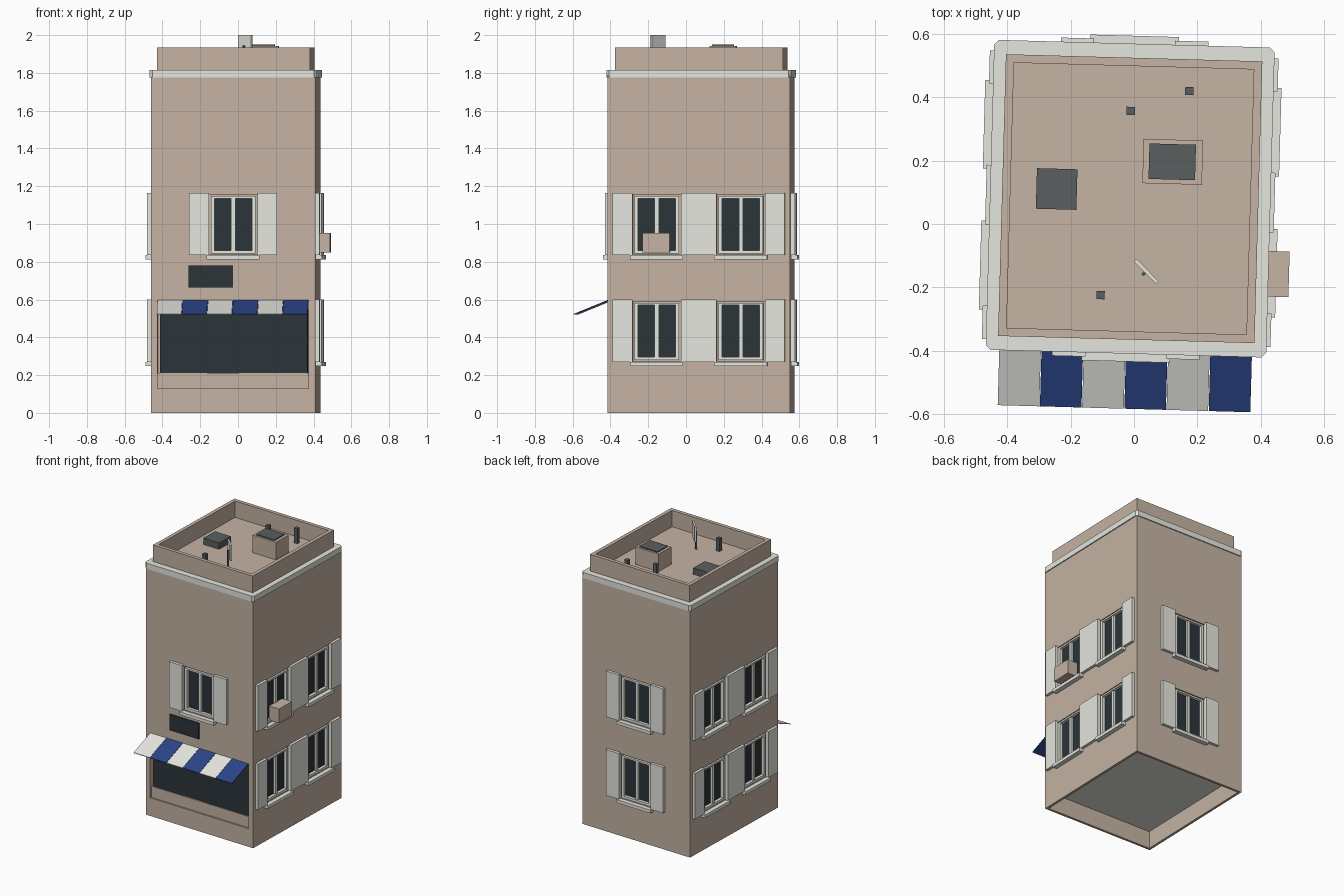
import bpy, bmesh, math
from mathutils import Matrix, Vector

if "Cube" in bpy.data.objects:
    bpy.data.objects.remove(bpy.data.objects["Cube"])


def material(name, hexa):
    def lin(c):
        return c / 12.92 if c < 0.04 else ((c + 0.055) / 1.055) ** 2.4
    col = [lin(int(hexa[i:i + 2], 16) / 255) for i in (0, 2, 4)] + [1]
    m = bpy.data.materials.new(name)
    m.diffuse_color = col
    m.use_nodes = True
    m.node_tree.nodes["Principled BSDF"].inputs["Base Color"].default_value = col
    return m


STUCCO = material("tan stucco", "C5B3A3")
TRIM = material("pale trim", "E5E6DE")
GLASS = material("dark glass", "2B3439")
METAL = material("dark grey metal", "5A5F60")
BLUE = material("awning blue", "2B4589")

# The whole house stands slightly turned
HOUSE = Matrix.Translation((-0.012, 0.08, 0)) @ Matrix.Rotation(math.radians(-1.6), 4, 'Z')
HALF_W, HALF_D, WALL_TOP, ROOF = 0.436, 0.4825, 1.79, 1.817


def wall_frame(quarter):
    """Frame on a wall: x along it, -y outward, z up."""
    dist = HALF_W if quarter % 2 else HALF_D
    return Matrix.Rotation(quarter * math.pi / 2, 4, 'Z') @ Matrix.Translation((0, -dist, 0))


def add_box(bm, x0, x1, y0, y1, z0, z1, frame=Matrix()):
    size = Matrix.Diagonal((x1 - x0, y1 - y0, z1 - z0, 1))
    mid = Matrix.Translation(((x0 + x1) / 2, (y0 + y1) / 2, (z0 + z1) / 2))
    return bmesh.ops.create_cube(bm, size=1, matrix=frame @ mid @ size)["verts"]


def finish(bm, name, *mats):
    mesh = bpy.data.meshes.new(name)
    bm.to_mesh(mesh)
    bm.free()
    for m in mats:
        mesh.materials.append(m)
    ob = bpy.data.objects.new(name, mesh)
    ob.matrix_world = HOUSE
    bpy.context.scene.collection.objects.link(ob)
    return ob


def part(name, mat, boxes, frame=Matrix()):
    bm = bmesh.new()
    for b in boxes:
        add_box(bm, *b, frame)
    return finish(bm, name, mat)


def hollow(bm, up, rim, depth, mat_index=0):
    """Sink the face looking up or down straight in, leaving a flat rim."""
    bm.normal_update()
    face = next(f for f in bm.faces if f.normal.z * up > 0.9)
    bmesh.ops.inset_region(bm, faces=[face], thickness=rim)
    sunk = bmesh.ops.extrude_discrete_faces(bm, faces=[face])["faces"][0]
    bmesh.ops.translate(bm, verts=sunk.verts, vec=Vector((0, 0, -up * depth)))
    sunk.material_index = mat_index


# Window layout: (wall, position along it, base height, left/right shutter widths)
UPPER, LOWER = 0.84, 0.275
SIDE, WIDE, SLIM = 0.2225, 0.105, 0.0945
windows = [(0, 0, UPPER, WIDE, WIDE), (2, 0, UPPER, WIDE, WIDE), (2, 0, LOWER, WIDE, WIDE)]
for wall in (1, 3):
    for base in (UPPER, LOWER):
        windows += [(wall, -SIDE, base, WIDE, SLIM), (wall, SIDE, base, SLIM, WIDE)]
WIN, TALL = 0.128, 0.315

# Walls, open underneath, with recesses for windows and shopfront
bm = bmesh.new()
add_box(bm, -HALF_W, HALF_W, -HALF_D, HALF_D, 0, WALL_TOP)
hollow(bm, -1, 0.025, 0.125, 1)
walls = finish(bm, "walls", STUCCO, TRIM)

bm = bmesh.new()
add_box(bm, -0.4, 0.4, -0.1, 0.035, 0.13, 0.59, wall_frame(0))
for wall, u, base, _, _ in windows:
    add_box(bm, u - WIN, u + WIN, -0.1, 0.03, base, base + TALL, wall_frame(wall))
cutter = finish(bm, "recess_cutter")
cutter.hide_render = True
cut = walls.modifiers.new("recesses", 'BOOLEAN')
cut.operation = 'DIFFERENCE'
cut.solver = 'EXACT'
cut.object = cutter
bpy.context.view_layer.update()
done = walls.evaluated_get(bpy.context.evaluated_depsgraph_get())
carved = bpy.data.meshes.new_from_object(done)
walls.modifiers.clear()
walls.data = carved
bpy.data.objects.remove(cutter)

# Windows with frame, glass, sill and shutters
for i, (wall, u, base, left, right) in enumerate(windows):
    f = wall_frame(wall) @ Matrix.Translation((u, 0, base))
    w, t, bar = WIN - 0.01, TALL - 0.008, 0.018
    part(f"window_frame_{i}", TRIM, [
        (-w, -w + bar, -0.003, 0.03, 0.004, t),
        (w - bar, w, -0.003, 0.03, 0.004, t),
        (-w + bar, w - bar, -0.003, 0.03, 0.004, 0.02),
        (-w + bar, w - bar, -0.003, 0.03, t - 0.012, t),
        (-0.011, 0.011, 0.003, 0.03, 0.02, t - 0.012)], f)
    part(f"window_glass_{i}", GLASS, [
        (s - 0.047, s + 0.047, 0.018, 0.028, 0.02, t - 0.012) for s in (-0.055, 0.055)], f)
    part(f"window_sill_{i}", TRIM, [(-0.14, 0.14, -0.032, 0.005, -0.028, -0.005)], f)
    part(f"shutters_{i}", TRIM, [
        (-WIN - left, -WIN, -0.02, 0.002, -0.005, TALL + 0.01),
        (WIN, WIN + right, -0.02, 0.002, -0.005, TALL + 0.01)], f)

# Shopfront, the middle pane set slightly back
front = wall_frame(0)
part("shop_panel", STUCCO, [(-0.4, 0.4, 0.012, 0.035, 0.13, 0.21)], front)
part("shop_glass", GLASS, [
    (-0.388, -0.14, 0.018, 0.034, 0.21, 0.59),
    (-0.14, 0.03, 0.022, 0.034, 0.21, 0.59),
    (0.03, 0.394, 0.018, 0.034, 0.21, 0.59)], front)
part("shop_sign", GLASS, [(-0.236, 0, -0.008, 0.002, 0.665, 0.78)], front)

# Sloping striped awning
bm = bmesh.new()
stripe = 0.8 / 6
for i in range(6):
    x = -0.4 + i * stripe
    verts = add_box(bm, x, x + stripe - 0.002, -0.181, 0, 0.594, 0.598, front)
    for v in verts:
        if v.co.y < -HALF_D - 0.1:
            v.co.z -= 0.074
    for face in {f for v in verts for f in v.link_faces}:
        face.material_index = i % 2
finish(bm, "awning", TRIM, BLUE)

# Air conditioner on a side window
part("air_conditioner", STUCCO, [(-0.297, -0.153, -0.072, 0.01, 0.85, 0.952)], wall_frame(1))

# Cornice with clipped corners
bm = bmesh.new()
add_box(bm, -HALF_W - 0.007, HALF_W + 0.007, -HALF_D - 0.007, HALF_D + 0.007, 1.775, 1.815)
upright = [e for e in bm.edges if abs(e.verts[0].co.z - e.verts[1].co.z) > 0.01]
bmesh.ops.bevel(bm, geom=upright, offset=0.015, segments=1, affect='EDGES')
finish(bm, "cornice", TRIM)

# Parapet around the flat roof
bm = bmesh.new()
add_box(bm, -0.405, 0.405, -0.445, 0.445, 1.8, 1.935)
hollow(bm, 1, 0.037, 1.935 - ROOF)
finish(bm, "parapet_roof", STUCCO)

# Roof equipment
part("stair_hut", STUCCO, [(0.037, 0.225, 0.05, 0.19, ROOF, 1.943)])
part("stair_hut_cover", METAL, [(0.056, 0.203, 0.064, 0.176, 1.94, 1.95)])
part("roof_hatch", METAL, [(-0.297, -0.169, -0.04, 0.088, ROOF, 1.863)])
for i, (x, y, top) in enumerate(((0.177, 0.345, 1.925), (-0.006, 0.277, 1.92), (-0.085, -0.307, 1.91))):
    part(f"vent_pipe_{i}", METAL, [(x - 0.013, x + 0.013, y - 0.013, y + 0.013, ROOF, top)])

# Antenna panel on a thin pole
aerial = Matrix.Translation((0.057, -0.228, 0)) @ Matrix.Rotation(math.radians(-44), 4, 'Z')
part("antenna_panel", TRIM, [(-0.05, 0.05, -0.006, 0.006, 1.89, 2.0)], aerial)
part("antenna_pole", METAL, [(-0.005, 0.005, -0.017, -0.006, ROOF, 1.945)], aerial)
